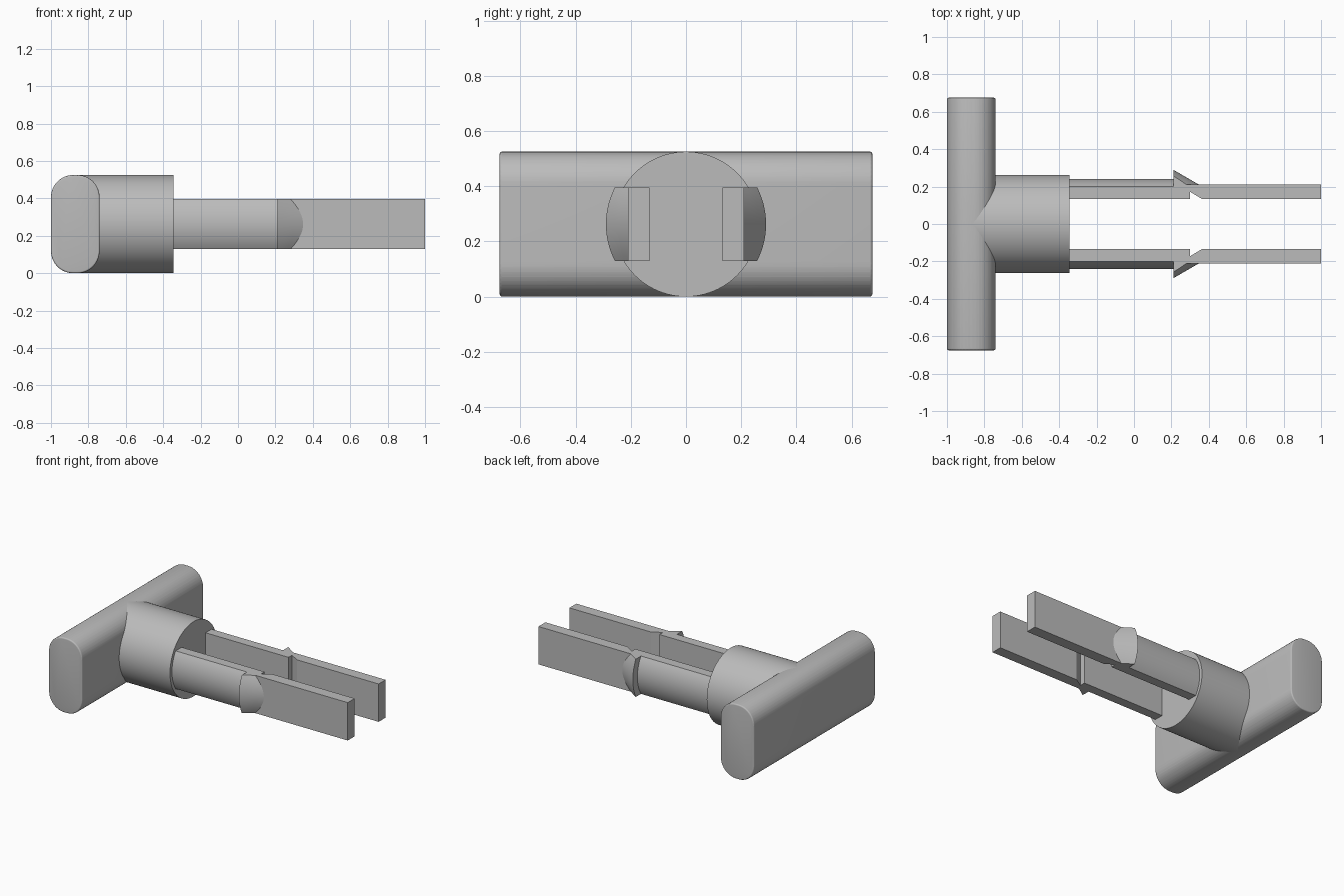
import bpy, bmesh
from math import sqrt, radians, pi
from mathutils import Matrix

if "Cube" in bpy.data.objects:
    bpy.data.objects.remove(bpy.data.objects["Cube"])

grey = bpy.data.materials.new("plain grey")
grey.use_nodes = True
colour = (0.5, 0.5, 0.5, 1)
grey.diffuse_color = colour
grey.node_tree.nodes["Principled BSDF"].inputs["Base Color"].default_value = colour

AXIS_Z = 0.2625   # height of the shared centre line


def finish(bm, name):
    """Turn a bmesh into a smooth-shaded object with crisp edges."""
    bmesh.ops.recalc_face_normals(bm, faces=bm.faces)
    mesh = bpy.data.meshes.new(name)
    bm.to_mesh(mesh)
    bm.free()
    mesh.materials.append(grey)
    obj = bpy.data.objects.new(name, mesh)
    bpy.context.collection.objects.link(obj)
    bpy.ops.object.select_all(action="DESELECT")
    obj.select_set(True)
    bpy.context.view_layer.objects.active = obj
    bpy.ops.object.shade_smooth_by_angle(angle=radians(25))
    return obj


def bevel(bm, edges, radius, segments):
    bmesh.ops.bevel(bm, geom=edges, offset=radius, segments=segments,
                    profile=0.5, affect="EDGES", clamp_overlap=True)


# Cross handle: long edges well rounded, then the two ends softened
bm = bmesh.new()
bmesh.ops.create_cube(bm, size=1, matrix=Matrix.Translation((-0.87, 0, AXIS_Z))
                      @ Matrix.Diagonal((0.26, 1.35, 2 * AXIS_Z, 1)))
bevel(bm, [e for e in bm.edges
           if abs(e.verts[0].co.y - e.verts[1].co.y) > 1], 0.118, 10)
bevel(bm, [e for e in bm.edges
           if all(abs(v.co.y) > 0.67 for v in e.verts)], 0.06, 6)
finish(bm, "handle")

# Round hub running into the handle
bm = bmesh.new()
hub_start, hub_end = -0.87, -0.345
bmesh.ops.create_cone(bm, cap_ends=True, segments=96, radius1=AXIS_Z,
                      radius2=AXIS_Z, depth=hub_end - hub_start,
                      matrix=Matrix.Translation(((hub_start + hub_end) / 2, 0, AXIS_Z))
                      @ Matrix.Rotation(pi / 2, 4, "Y"))
finish(bm, "hub")

# Prong: round shank, conical barb, flat blade and a notch on the inner side
INNER, OUTER, HALF_HEIGHT = 0.133, 0.21, 0.133
SHANK_R, BARB_R, BARB_X, BARB_LENGTH = 0.24, 0.29, 0.21, 0.138
SLOPE = BARB_LENGTH / (BARB_R - OUTER)


def prong_outline(dz):
    """Plan outline of the prong at height dz from the centre line."""
    shank = sqrt(SHANK_R ** 2 - dz ** 2)
    barb = sqrt(BARB_R ** 2 - dz ** 2)
    cone = []
    for i in range(4):
        y = barb + (OUTER - barb) * i / 3
        cone.append((BARB_X + (BARB_R - sqrt(y * y + dz * dz)) * SLOPE, y))
    return ([(-0.36, INNER), (-0.36, shank), (BARB_X, shank)] + cone
            + [(1, OUTER), (1, INNER), (0.365, INNER), (0.3, 0.172), (0.3, INNER)])


bm = bmesh.new()
STEPS = 16
layers = []
for k in range(STEPS + 1):
    dz = HALF_HEIGHT * (2 * k / STEPS - 1)
    layers.append([bm.verts.new((x, y, AXIS_Z + dz)) for x, y in prong_outline(dz)])
for low, high in zip(layers, layers[1:]):
    for i in range(len(low)):
        j = (i + 1) % len(low)
        bm.faces.new((low[i], low[j], high[j], high[i]))
bm.faces.new(layers[0])
bm.faces.new(layers[-1])
prongs = finish(bm, "prongs")
mirror = prongs.modifiers.new("other side", "MIRROR")
mirror.use_axis = (False, True, False)
